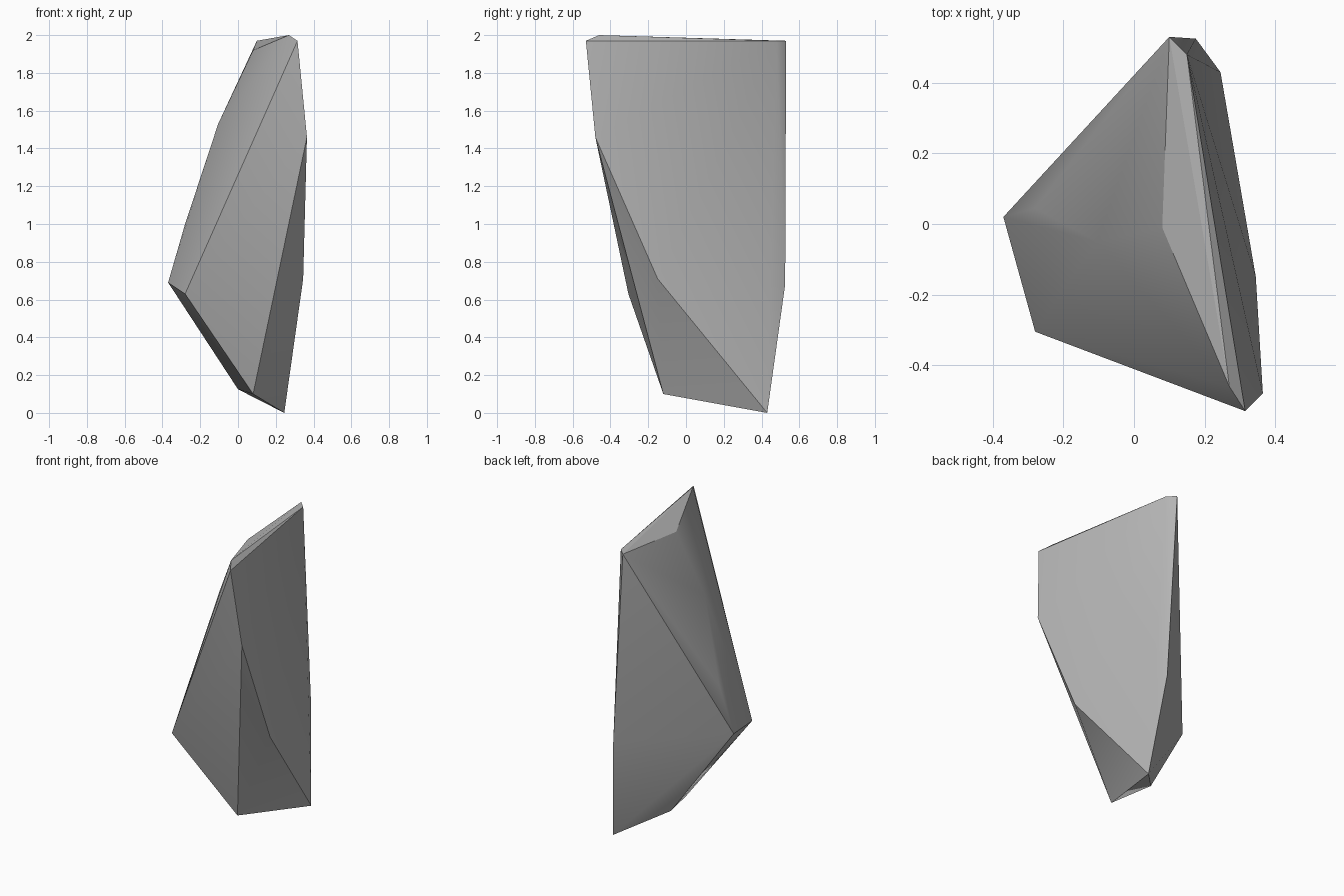
import bpy
import bmesh
import math

# Remove the default cube
cube = bpy.data.objects.get("Cube")
if cube:
    bpy.data.objects.remove(cube, do_unlink=True)

# Plain grey stone
stone = bpy.data.materials.new("grey stone")
stone.use_nodes = True
grey = (0.46, 0.46, 0.46, 1.0)
stone.diffuse_color = grey
stone.node_tree.nodes["Principled BSDF"].inputs["Base Color"].default_value = grey

# Corners of the shard, grouped by region
tip = [(0.10, 0.53, 1.97), (0.15, 0.48, 1.97), (0.08, -0.01, 1.92),
       (0.27, -0.46, 2.0), (0.315, -0.53, 1.97)]
broad_side = [(0.365, -0.48, 1.46), (0.345, -0.15, 0.71), (0.175, 0.525, 0.68)]
ridge = [(-0.37, 0.02, 0.69), (-0.28, -0.305, 0.63),
         (-0.28, 0.045, 1.0), (-0.105, -0.05, 1.53)]
foot = [(0.245, 0.43, 0.0), (0.08, -0.12, 0.10), (0.0, 0.16, 0.125)]

# Wrap the corners in a faceted convex skin
bm = bmesh.new()
for corner in tip + broad_side + ridge + foot:
    bm.verts.new(corner)
bmesh.ops.convex_hull(bm, input=bm.verts[:])
loose = [v for v in bm.verts if not v.link_faces]
bmesh.ops.delete(bm, geom=loose, context='VERTS')
bmesh.ops.recalc_face_normals(bm, faces=bm.faces[:])

mesh = bpy.data.meshes.new("rock_shard")
bm.to_mesh(mesh)
bm.free()
mesh.materials.append(stone)
rock = bpy.data.objects.new("rock_shard", mesh)
bpy.context.collection.objects.link(rock)

# Soft shading on shallow facets, crisp main edges
bpy.ops.object.select_all(action='DESELECT')
rock.select_set(True)
bpy.context.view_layer.objects.active = rock
bpy.ops.object.shade_smooth_by_angle(angle=math.radians(30))
